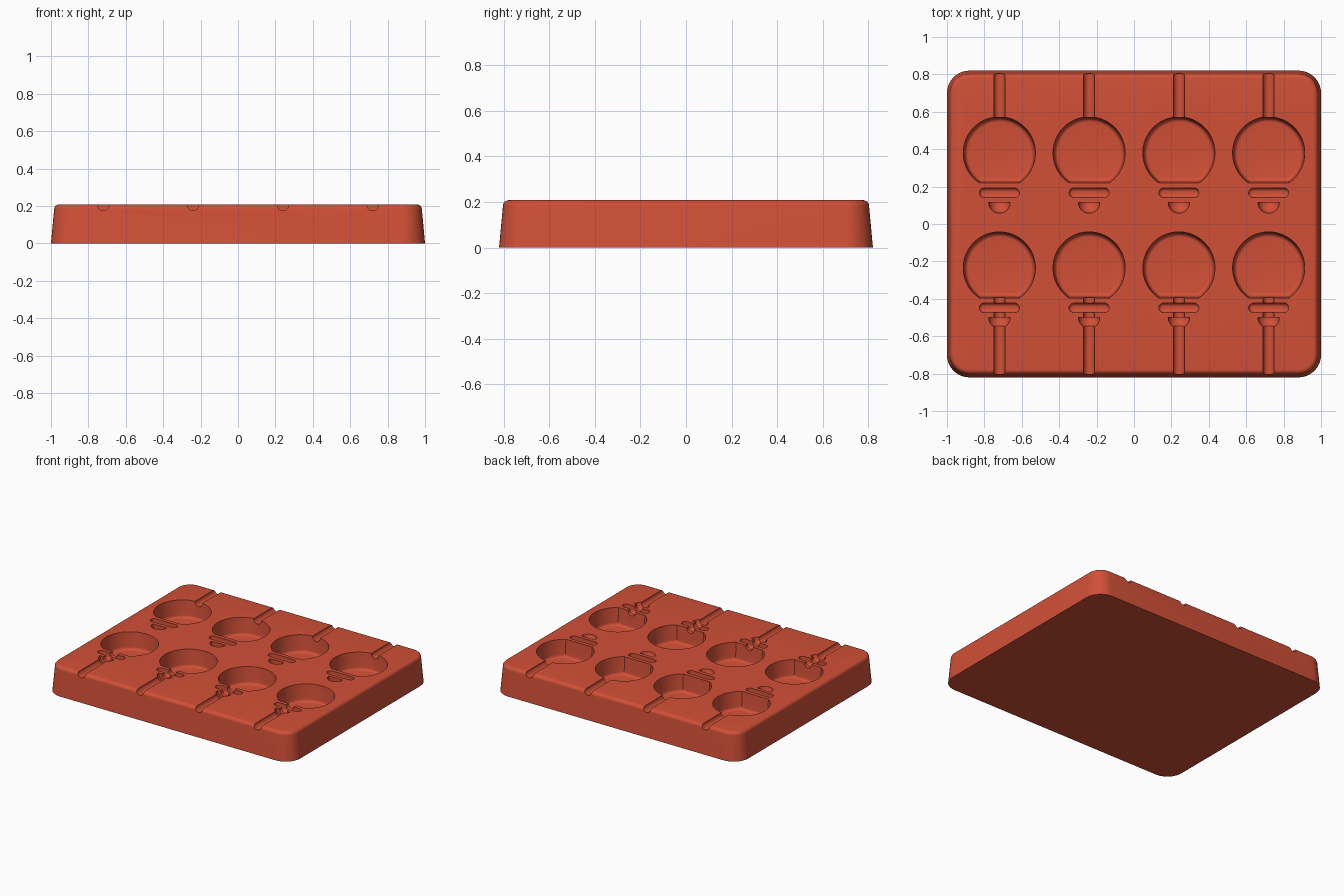
import bpy
import bmesh
from math import sin, cos, pi, asin
from mathutils import Matrix, Vector

cube = bpy.data.objects.get("Cube")
if cube:
    bpy.data.objects.remove(cube)

TOP = 0.208
COLUMNS = (-0.72, -0.24, 0.24, 0.72)
ROWS = (0.38, -0.235)

red = bpy.data.materials.new("silicone red")
red.use_nodes = True
red.diffuse_color = (0.64, 0.08, 0.038, 1)
red.node_tree.nodes["Principled BSDF"].inputs["Base Color"].default_value = red.diffuse_color


def rounded_rect(hx, hy, r, steps=10):
    """Counter-clockwise outline of a rectangle with round corners."""
    pts = []
    for q, (sx, sy) in enumerate(((1, 1), (-1, 1), (-1, -1), (1, -1))):
        for i in range(steps + 1):
            a = (q + i / steps) * pi / 2
            pts.append((sx * (hx - r) + r * cos(a), sy * (hy - r) + r * sin(a)))
    return pts


def cut_circle(r, flat, steps=56):
    """Circle with its -y side cut straight at -flat."""
    start = -asin(flat / r)
    return [(r * cos(a), r * sin(a)) for a in
            (start + (pi - 2 * start) * i / steps for i in range(steps + 1))]


def loft(bm, layers, x=0, y=0):
    """Closed solid through (outline, z) layers, bottom to top."""
    rings = [[bm.verts.new((px + x, py + y, z)) for px, py in outline] for outline, z in layers]
    for low, high in zip(rings, rings[1:]):
        for i in range(len(low)):
            j = (i + 1) % len(low)
            bm.faces.new((low[i], low[j], high[j], high[i]))
    bm.faces.new(rings[0][::-1])
    bm.faces.new(rings[-1])


def finish(bm, name):
    bmesh.ops.recalc_face_normals(bm, faces=bm.faces[:])
    mesh = bpy.data.meshes.new(name)
    bm.to_mesh(mesh)
    bm.free()
    mesh.materials.append(red)
    obj = bpy.data.objects.new(name, mesh)
    bpy.context.collection.objects.link(obj)
    return obj


# Tapered slab with a rounded top edge
bm = bmesh.new()
R = 0.025
layers = [(rounded_rect(1.0, 0.82, 0.12), 0)]
for i in range(7):
    a = i / 6 * pi / 2
    inset = 0.017 + R * (1 - cos(a))
    layers.append((rounded_rect(1 - inset, 0.82 - inset, 0.12 - inset), TOP - R + R * sin(a)))
loft(bm, layers)
tray = finish(bm, "mould_tray")

# Round cavities with one flat side and a filleted floor
bm = bmesh.new()
F = 0.02
for cx in COLUMNS:
    for cy in ROWS:
        layers = []
        for i in range(6):
            a = i / 5 * pi / 2
            inset = 0.008 + F * (1 - sin(a))
            layers.append((cut_circle(0.193 - inset, 0.16 - inset), 0.08 + F * (1 - cos(a))))
        layers.append((cut_circle(0.193, 0.16), TOP))
        layers.append((cut_circle(0.193, 0.16), TOP + 0.05))
        loft(bm, layers, cx, cy)
cavities = finish(bm, "cavity_cutter")

# Stick channels running out of the nearest long edge
bm = bmesh.new()
for cx in COLUMNS:
    for y0, y1 in ((0.54, 0.9), (-0.9, -0.37)):
        turn = Matrix.Translation((cx, (y0 + y1) / 2, TOP - 0.003)) @ Matrix.Rotation(pi / 2, 4, 'X')
        bmesh.ops.create_cone(bm, cap_ends=True, segments=24, radius1=0.03, radius2=0.03,
                              depth=y1 - y0, matrix=turn)
channels = finish(bm, "channel_cutter")

# Narrow round-ended slots below each cavity
bm = bmesh.new()
for cx in COLUMNS:
    for cy in ROWS:
        layers = []
        for i in range(5):
            a = i / 4 * pi / 2
            inset = 0.017 * (1 - sin(a))
            layers.append((rounded_rect(0.107 - inset, 0.025 - inset, 0.0249 - inset, 5),
                           TOP - 0.05 + 0.02 * (1 - cos(a))))
        layers.append((rounded_rect(0.107, 0.025, 0.0249, 5), TOP + 0.05))
        loft(bm, layers, cx, cy - 0.213)
slots = finish(bm, "slot_cutter")

# Small half-bowl pockets below the slots
bm = bmesh.new()
for cx in COLUMNS:
    for cy in ROWS:
        ball = bmesh.new()
        bmesh.ops.create_uvsphere(ball, u_segments=24, v_segments=12, radius=0.058)
        bmesh.ops.bisect_plane(ball, geom=ball.verts[:] + ball.edges[:] + ball.faces[:],
                               plane_co=Vector((0, 0.0001, 0)), plane_no=Vector((0, 1, 0)),
                               clear_outer=True)
        bmesh.ops.holes_fill(ball, edges=[e for e in ball.edges if e.is_boundary])
        ball.transform(Matrix.Translation((cx, cy - 0.265, TOP + 0.002)))
        piece = bpy.data.meshes.new("piece")
        ball.to_mesh(piece)
        ball.free()
        bm.from_mesh(piece)
        bpy.data.meshes.remove(piece)
pockets = finish(bm, "pocket_cutter")

# Carve the tray and drop the cutters
bpy.ops.object.select_all(action='DESELECT')
tray.select_set(True)
bpy.context.view_layer.objects.active = tray
for cutter in (cavities, channels, slots, pockets):
    cutter.hide_render = True
    mod = tray.modifiers.new(cutter.name, 'BOOLEAN')
    mod.operation = 'DIFFERENCE'
    mod.solver = 'EXACT'
    mod.object = cutter
    bpy.ops.object.modifier_apply(modifier=mod.name)
    bpy.data.objects.remove(cutter)

bpy.ops.object.shade_smooth_by_angle(angle=0.6)
